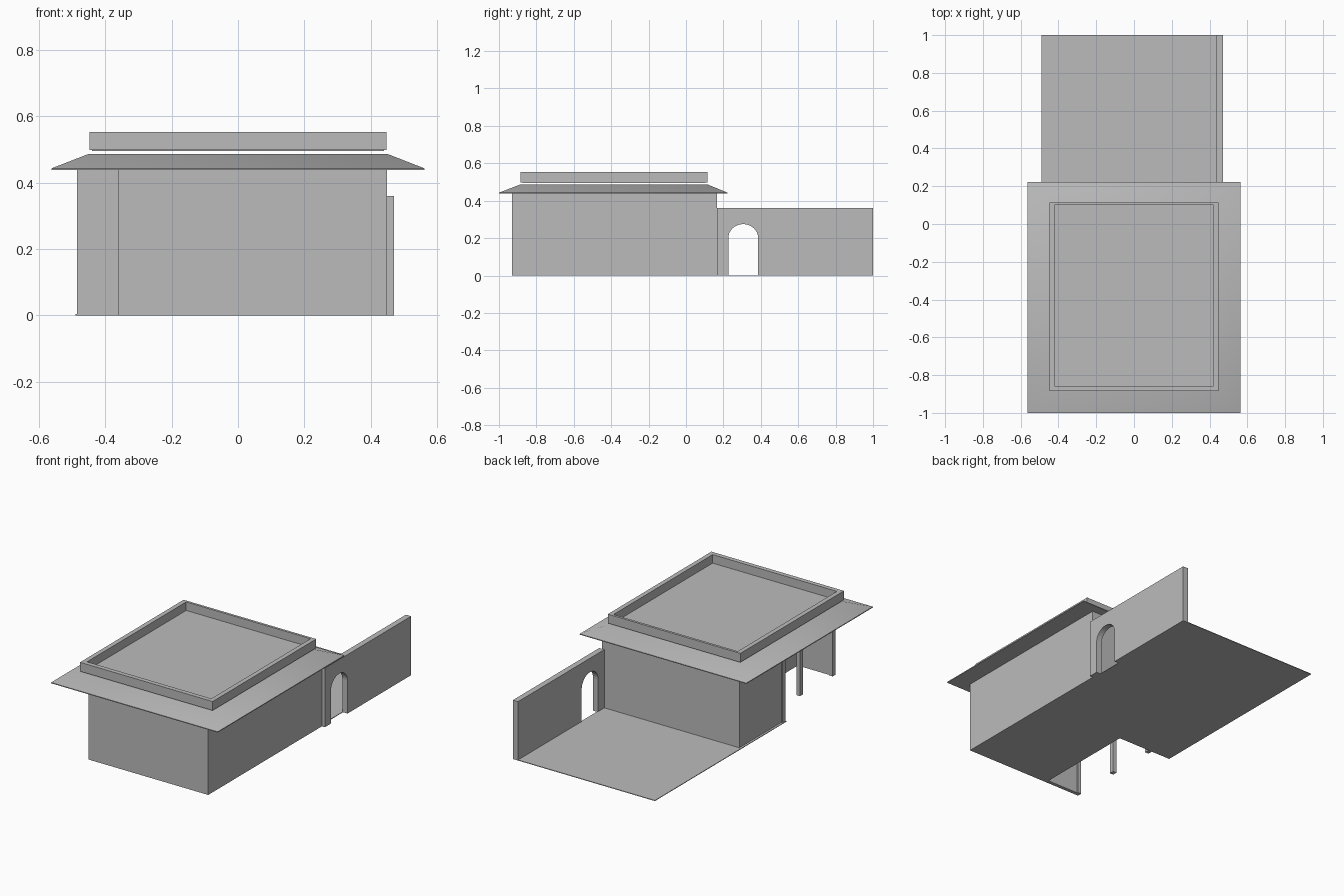
import bpy
import math
from mathutils import Vector

old = bpy.data.objects.get("Cube")
if old:
    bpy.data.objects.remove(old, do_unlink=True)

# Single plaster colour
plaster = bpy.data.materials.new("grey_plaster")
plaster.use_nodes = True
GREY = (0.5, 0.5, 0.5, 1)
plaster.diffuse_color = GREY
plaster.node_tree.nodes["Principled BSDF"].inputs["Base Color"].default_value = GREY


def make_object(name, verts, faces):
    mesh = bpy.data.meshes.new(name)
    mesh.from_pydata(verts, [], faces)
    mesh.materials.append(plaster)
    obj = bpy.data.objects.new(name, mesh)
    bpy.context.collection.objects.link(obj)
    return obj


def loft(name, rings, caps=True):
    """Join equal closed loops, listed counter-clockwise about the loft direction."""
    n = len(rings[0])
    verts = [p for ring in rings for p in ring]
    faces = []
    for r in range(len(rings) - 1):
        for i in range(n):
            j = (i + 1) % n
            faces.append((r * n + i, r * n + j, (r + 1) * n + j, (r + 1) * n + i))
    if caps:
        faces.append(tuple(reversed(range(n))))
        faces.append(tuple(range(len(verts) - n, len(verts))))
    return make_object(name, verts, faces)


def prism(name, outline, z0, z1):
    return loft(name, [[(x, y, z) for x, y in outline] for z in (z0, z1)])


def rect(x0, x1, y0, y1):
    return [(x0, y0), (x1, y0), (x1, y1), (x0, y1)]


def box(name, x0, x1, y0, y1, z0, z1):
    return prism(name, rect(x0, x1, y0, y1), z0, z1)


FRONT, BACK, EAST, WEST = -0.93, 0.167, 0.45, -0.485
PORCH_X, PORCH_Y = -0.12, -0.27
EAVE = 0.44

# L-shaped house body, leaving a covered porch at the front corner
west_panel = WEST + 0.008
prism("house_walls", [(PORCH_X, FRONT), (EAST, FRONT), (EAST, BACK), (west_panel, BACK),
                      (west_panel, PORCH_Y), (PORCH_X, PORCH_Y)], 0, EAVE)
box("west_corner_pier", WEST, WEST + 0.03, PORCH_Y, PORCH_Y + 0.03, 0, EAVE)

# Porch screen wall and row of posts
box("porch_front_wall", -0.345, PORCH_X, FRONT, FRONT + 0.022, 0, EAVE)
for i, y in enumerate((FRONT, -0.615, PORCH_Y - 0.03)):
    box(f"porch_post_{i + 1}", -0.36, -0.335, y, y + 0.028, 0, EAVE)

# Floors
box("room_floor", -0.49, EAST - 0.01, PORCH_Y, BACK, 0, 0.004)
box("patio_floor", -0.49, 0.44, BACK, 1, 0, 0.004)

# Garden wall with an arched gateway, drawn in side profile
gate_mid, gate_half, spring, rise = 0.306, 0.08, 0.2, 0.075
arch = [(gate_mid - gate_half, 0)]
for k in range(17):
    a = math.pi * (1 - k / 16)
    arch.append((gate_mid + gate_half * math.cos(a), spring + rise * math.sin(a)))
arch.append((gate_mid + gate_half, 0))
profile = [(BACK, 0)] + arch + [(1, 0), (1, 0.36), (BACK, 0.36)]
loft("garden_wall", [[(x, y, z) for y, z in profile] for x in (0.435, 0.47)])

# Hipped skirt roof with a thin eave and a flat top
CENTRE = -0.385


def roof_ring(half_x, y0, y1, z):
    return [(x, y, z) for x, y in rect(-half_x, half_x, y0, y1)]


roof = loft("hipped_roof", [roof_ring(0.563, -1, 0.222, EAVE - 0.002),
                            roof_ring(0.563, -1, 0.222, EAVE + 0.003),
                            roof_ring(0.45, -0.885, 0.115, 0.487)])
bpy.ops.object.select_all(action="DESELECT")
roof.select_set(True)
bpy.context.view_layer.objects.active = roof
bpy.ops.object.shade_smooth_by_angle(angle=math.radians(32))

# Raised roof terrace: a slab with a parapet ring around it
box("terrace_slab", -0.44, 0.44, -0.875, 0.105, 0.495, 0.501)
outer = (0.448, CENTRE - 0.5, CENTRE + 0.5)
inner = (0.42, CENTRE - 0.472, CENTRE + 0.485)
LOW, HIGH = 0.498, 0.553
loft("terrace_parapet", [roof_ring(*outer, LOW), roof_ring(*outer, HIGH),
                         roof_ring(*inner, HIGH), roof_ring(*inner, LOW),
                         roof_ring(*outer, LOW)], caps=False)
